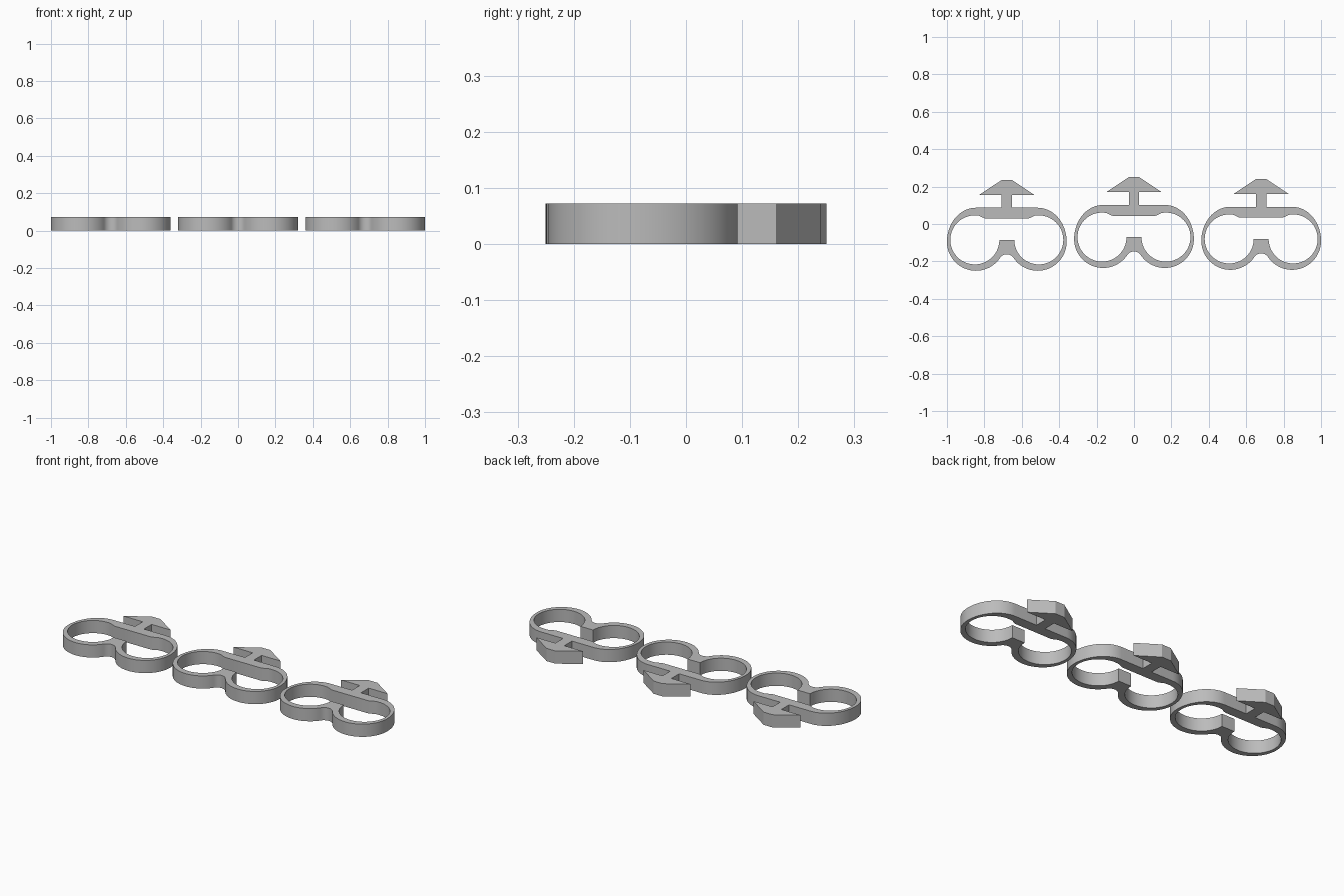
import bpy
import bmesh
from math import sin, cos, radians, atan2, degrees

cube = bpy.data.objects.get("Cube")
if cube:
    bpy.data.objects.remove(cube, do_unlink=True)

HEIGHT = 0.072

grey = bpy.data.materials.new("plain_grey")
grey.use_nodes = True
colour = (0.5, 0.5, 0.5, 1)
grey.diffuse_color = colour
grey.node_tree.nodes["Principled BSDF"].inputs["Base Color"].default_value = colour


def arc(cx, cy, rx, ry, start, end, steps):
    """Points along an elliptical arc, angles in degrees."""
    angles = [radians(start + (end - start) * i / steps) for i in range(steps + 1)]
    return [(cx + rx * cos(a), cy + ry * sin(a)) for a in angles]


def mirrored(half):
    """Close a right-hand half outline with its reflection."""
    return half + [(-x, y) for x, y in reversed(half) if x > 1e-5]


# Outer outline: notch fillet, loop, bar, stem and arrow head
ring_x, ring_y, ring_r = 0.165, -0.08, 0.155
fillet_r = 0.0435
fillet_y = -0.147 - fillet_r
slope = degrees(atan2(ring_y - fillet_y, ring_x))
outer = arc(0, fillet_y, fillet_r, fillet_r, 90, slope, 8)
outer += arc(ring_x, ring_y, ring_r, ring_r, 180 + slope, 360, 36)[1:]
outer += arc(ring_x, ring_y, ring_r, 0.182, 0, 90, 20)[1:]
outer += [(0.028, 0.102), (0.028, 0.171), (0.147, 0.171), (0.028, 0.25)]

# Inner opening: hook side, round loop, underside of the bar
inner = arc(0.171, -0.07, 0.131, 0.131, 180, 460, 56)
inner += [(0.132, 0.051), (0.115, 0.044)]


def make_clip(name, x, y):
    curve = bpy.data.curves.new(name, "CURVE")
    curve.dimensions = "2D"
    curve.fill_mode = "BOTH"
    curve.extrude = HEIGHT / 2
    for outline in (mirrored(outer), mirrored(inner)):
        spline = curve.splines.new("POLY")
        spline.points.add(len(outline) - 1)
        for point, (px, py) in zip(spline.points, outline):
            point.co = (px, py, 0, 1)
        spline.use_cyclic_u = True
    curve.materials.append(grey)
    clip = bpy.data.objects.new(name, curve)
    clip.location = (x, y, HEIGHT / 2)
    bpy.context.collection.objects.link(clip)

    # Turn the extruded profile into a clean, welded mesh
    bpy.ops.object.select_all(action="DESELECT")
    clip.select_set(True)
    bpy.context.view_layer.objects.active = clip
    bpy.ops.object.convert(target="MESH")
    clip = bpy.context.object
    bm = bmesh.new()
    bm.from_mesh(clip.data)
    bmesh.ops.remove_doubles(bm, verts=bm.verts, dist=0.0001)
    bmesh.ops.recalc_face_normals(bm, faces=bm.faces)
    bm.to_mesh(clip.data)
    bm.free()
    bpy.ops.object.shade_smooth_by_angle(angle=radians(25))


# Row of three double-loop clips
make_clip("right_clip", -0.68, -0.015)
make_clip("middle_clip", 0, 0)
make_clip("left_clip", 0.68, -0.01)
